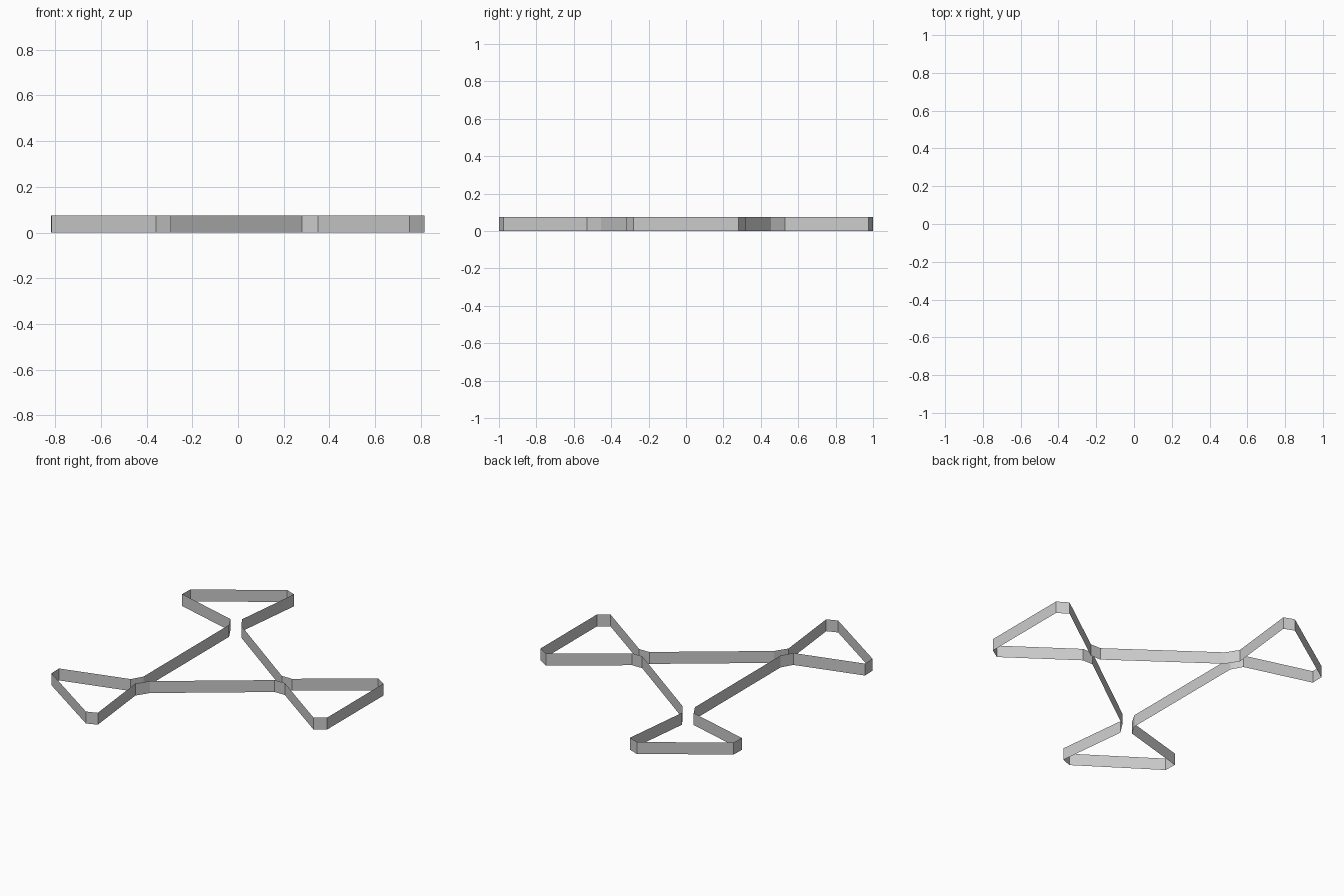
import bpy, bmesh

if "Cube" in bpy.data.objects:
    bpy.data.objects.remove(bpy.data.objects["Cube"])

HEIGHT = 0.075

# Half of the closed outline (y > 0), from the right arm tip round to the left side
half = [
    (0.815, 0.28), (0.75, 0.322),        # right arm tip, chamfered corner
    (0.35, 0.035), (0.28, 0.035),        # right arm neck
    (-0.295, 0.455), (-0.343, 0.53),     # back arm neck, right wall
    (-0.293, 0.975), (-0.358, 1.0),      # back arm tip, first corner
    (-0.815, 0.69), (-0.817, 0.612),     # back arm tip, second corner
    (-0.40, 0.495), (-0.36, 0.425),      # back arm neck, left wall
]
outline = half + [(x, -y) for x, y in reversed(half)]

# Thin open-topped wall following the outline
bm = bmesh.new()
low = [bm.verts.new((x, y, 0)) for x, y in outline]
high = [bm.verts.new((x, y, HEIGHT)) for x, y in outline]
n = len(outline)
for i in range(n):
    j = (i + 1) % n
    bm.faces.new((low[i], low[j], high[j], high[i]))

mesh = bpy.data.meshes.new("outline_wall")
bm.to_mesh(mesh)
bm.free()
wall = bpy.data.objects.new("outline_wall", mesh)
bpy.context.collection.objects.link(wall)
